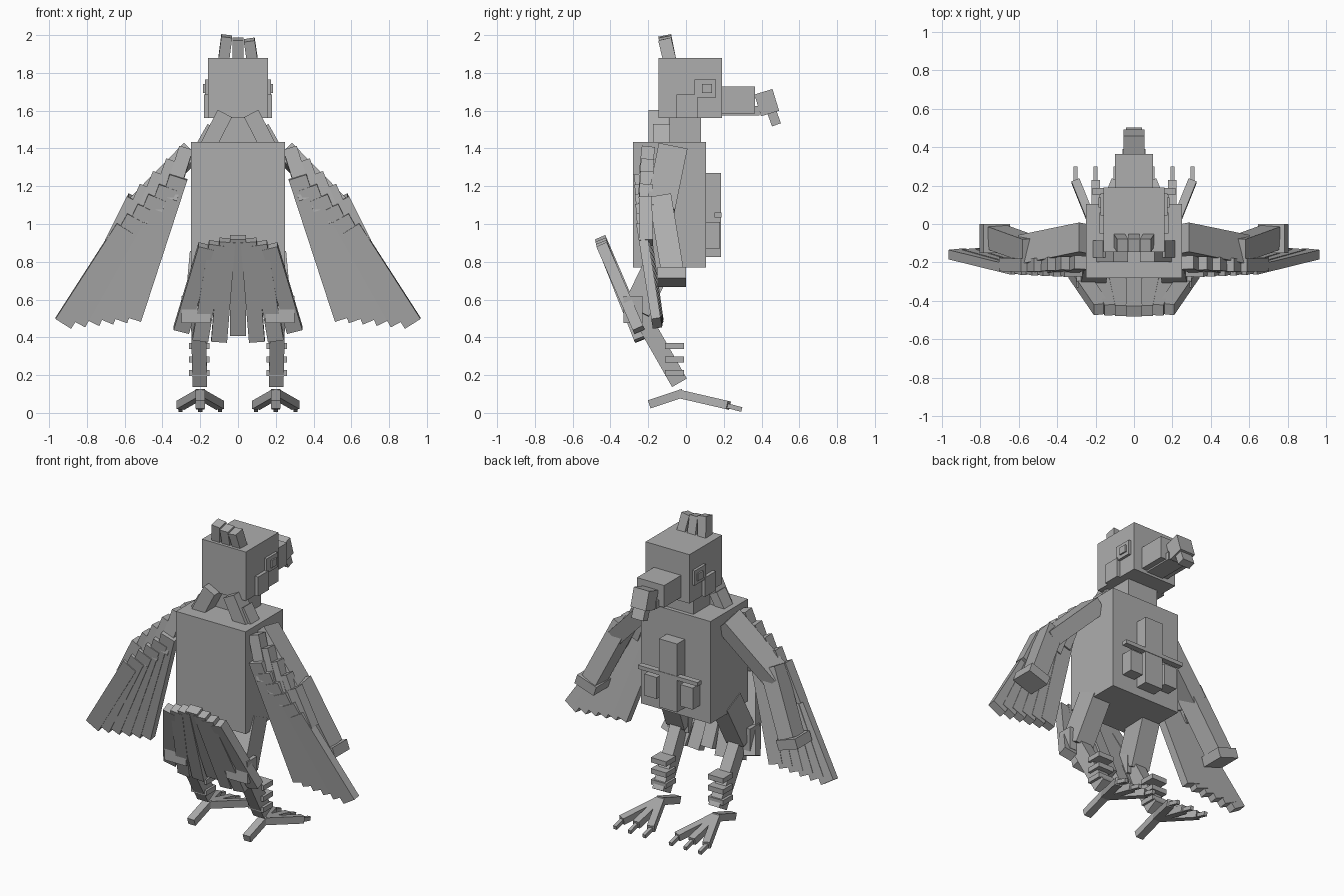
import bpy
from mathutils import Vector, Matrix

cube = bpy.data.objects.get("Cube")
if cube:
    bpy.data.objects.remove(cube, do_unlink=True)

grey = bpy.data.materials.new("plain_grey")
grey.use_nodes = True
colour = (0.42, 0.42, 0.42, 1)
grey.diffuse_color = colour
grey.node_tree.nodes["Principled BSDF"].inputs["Base Color"].default_value = colour


def beam(name, start, end, width, depth, ref=(1, 0, 0)):
    """Box running from start to end; its width lies along ref."""
    a, b = Vector(start), Vector(end)
    axis = (b - a).normalized()
    across = Vector(ref)
    across = (across - axis * across.dot(axis)).normalized()
    side = axis.cross(across)
    bpy.ops.mesh.primitive_cube_add(size=1)
    ob = bpy.context.object
    ob.name = name
    rot = Matrix((across, side, axis)).transposed().to_4x4()
    size = Matrix.Diagonal((width, depth, (b - a).length, 1))
    ob.data.transform(Matrix.Translation((a + b) / 2) @ rot @ size)
    ob.data.materials.append(grey)
    return ob


def box(name, x, y, z):
    """Upright box given by its range on each axis."""
    cx, cy = sum(x) / 2, sum(y) / 2
    return beam(name, (cx, cy, z[0]), (cx, cy, z[1]), abs(x[1] - x[0]), y[1] - y[0])


def lerp(a, b, t):
    return Vector(a).lerp(Vector(b), t)


# Trunk, neck and head
box("body", (-.25, .25), (-.28, .105), (.77, 1.435))
box("neck", (-.11, .11), (-.09, .08), (1.43, 1.57))
box("head", (-.158, .158), (-.145, .19), (1.56, 1.878))

# Beak with a hooked end
box("beak", (-.098, .098), (.18, .365), (1.585, 1.728))
box("lower_beak", (-.06, .06), (.18, .39), (1.575, 1.625))
beam("beak_hook", (0, .41, 1.7), (0, .445, 1.585), .11, .1)
beam("beak_tip", (0, .452, 1.6), (0, .479, 1.525), .085, .05)

# Crest
for x, top in ((-.07, 1.995), (0, 1.98), (.07, 1.975)):
    beam("crest_feather", (x * 1.1, -.085, 1.86), (x * .85, -.112, top), .058, .07)

# Chest ornament
box("chest_keel", (-.065, .065), (.1, .185), (.825, 1.27))
box("chest_bar", (-.215, .215), (.15, .188), (1.035, 1.06))
for s in (-1, 1):
    box("chest_plate", (s * .085, s * .175), (.1, .18), (.87, 1.01))

# Tail fan
for i in range(-3, 4):
    k = abs(i)
    beam("tail_feather", (i * .056, -.455 + k * .004, .93 - k * .016),
         (i * .1, -.235 - k * .005, (.42, .385, .39, .44)[k]), .084, .06)

for s in (-1, 1):
    def P(x, y, z):
        return Vector((s * x, y, z))

    # Eye and cheek
    box("eye", (s * .15, s * .175), (.045, .16), (1.67, 1.765))
    box("pupil", (s * .15, s * .184), (.085, .138), (1.693, 1.74))
    box("cheek", (s * .15, s * .18), (-.05, .06), (1.56, 1.685))

    # Ruff at the back of the neck
    beam("inner_ruff", P(.165, -.145, 1.4), P(.07, -.145, 1.585), .085, .105)
    beam("outer_ruff", P(.2, -.13, 1.4), P(.135, -.13, 1.515), .06, .09)

    # Arm and hand
    beam("upper_arm", P(.25, -.075, 1.38), P(.565, -.14, 1.06), .1, .155)
    beam("forearm", P(.53, -.135, 1.13), P(.71, -.07, .74), .11, .12)
    beam("hand", P(.715, -.075, .75), P(.735, -.075, .69), .145, .15)

    # Long wing feathers, fanned along the arm
    for i in range(6):
        t = i / 5
        top = lerp(P(.6, -.235, .98), P(.315, -.25, 1.25), t)
        tip = lerp(P(.925, -.155, .475), P(.56, -.165, .5), t)
        beam("wing_feather", top, tip + Vector((0, .004 * i, 0)), .098, .05)

    # Short covering feathers above them
    for i in range(5):
        t = i / 4
        top = lerp(P(.555, -.215, 1.13), P(.275, -.2, 1.4), t)
        tip = lerp(P(.67, -.21, .9), P(.36, -.23, 1.13), t)
        beam("covert_feather", top, tip, .075, .07)

    # Leg
    beam("thigh", P(.19, -.13, .82), P(.215, -.265, .54), .13, .15)
    beam("knee", P(.222, -.28, .62), P(.222, -.28, .475), .155, .1)
    beam("shin", P(.21, -.24, .52), P(.202, -.035, .16), .078, .09)
    for z in (.355, .283, .212):
        box("shin_ring", (s * .15, s * .26), (-.11, -.01), (z - .016, z + .016))

    # Foot: three clawed front toes and one back toe
    ankle = P(.2, -.035, .1)
    for dx in (-.105, 0, .105):
        end = P(.2 + dx, .225, .04)
        beam("front_toe", ankle, end, .045, .045)
        beam("claw", end + Vector((0, -.015, 0)), end + Vector((0, .07, -.022)), .022, .025)
    beam("back_toe", ankle + Vector((0, .02, .005)), P(.2, -.195, .045), .05, .045)
